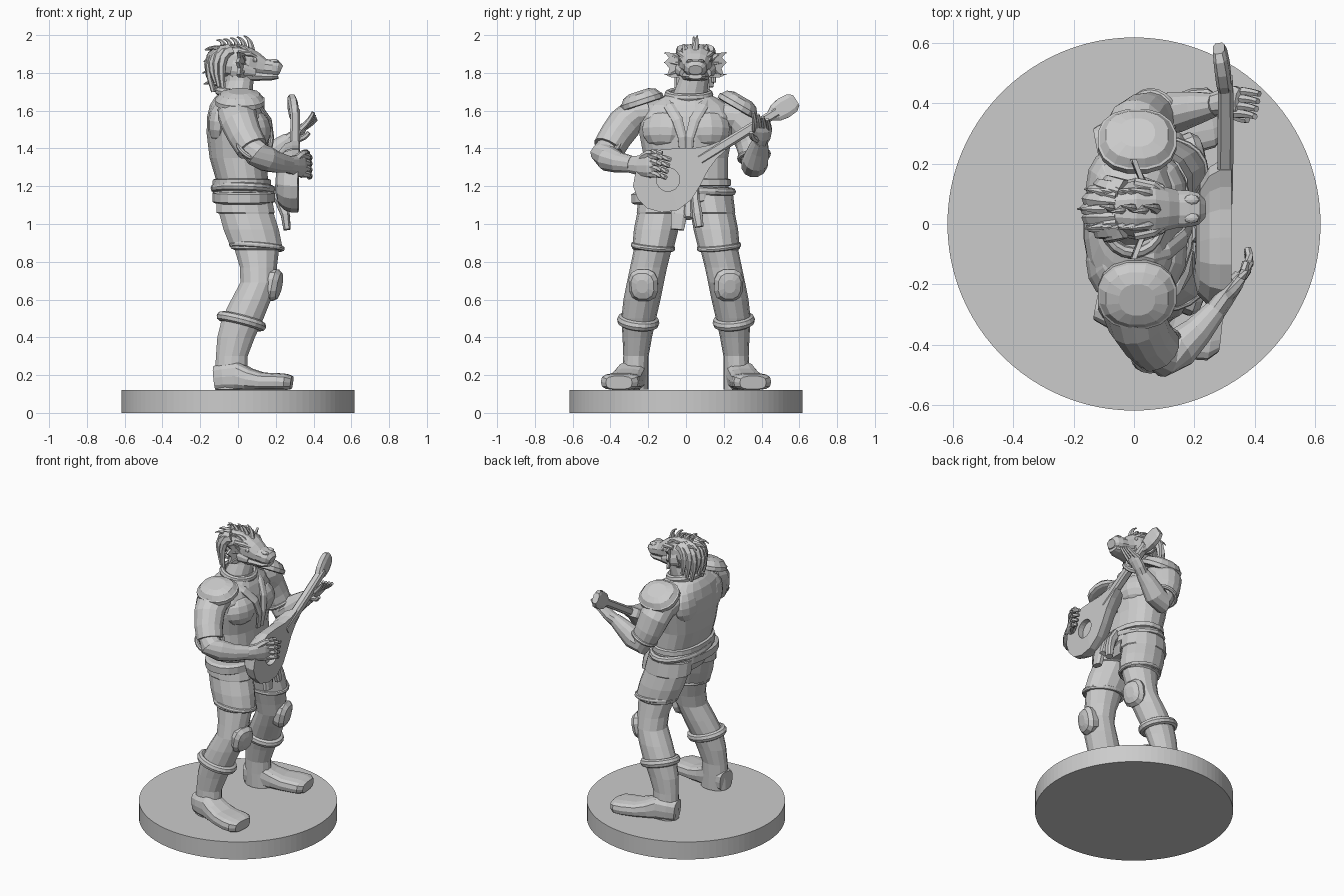
import bpy, bmesh
from math import sin, cos, pi, radians
from mathutils import Vector, Matrix

V = Vector


def loft(name, rings, matrix=None):
    """Skin a list of equal-length point rings and cap both ends."""
    bm = bmesh.new()
    rows = [[bm.verts.new(p) for p in r] for r in rings]
    n = len(rows[0])
    for a, b in zip(rows, rows[1:]):
        for i in range(n):
            j = (i + 1) % n
            bm.faces.new((a[i], a[j], b[j], b[i]))
    bm.faces.new(rows[0])
    bm.faces.new(rows[-1])
    if matrix:
        bm.transform(matrix)
    bmesh.ops.recalc_face_normals(bm, faces=bm.faces)
    me = bpy.data.meshes.new(name)
    bm.to_mesh(me)
    bm.free()
    ob = bpy.data.objects.new(name, me)
    bpy.context.collection.objects.link(ob)
    return ob


def tube(name, pts, n=14, ref=(0, 0, 1), flat=False, p=1.0, matrix=None):
    """pts are (x, y, z, half size along ref, half size across); flat keeps rings level."""
    rings = []
    for k, (x, y, z, a, b) in enumerate(pts):
        t = V((0, 0, 1)) if flat else (V(pts[min(k + 1, len(pts) - 1)][:3]) - V(pts[max(k - 1, 0)][:3])).normalized()
        r = V((1, 0, 0)) if flat else V(ref)
        u = (r - t * r.dot(t)).normalized()
        w = t.cross(u)
        ring = []
        for i in range(n):
            c, s = cos(2 * pi * (i + .5) / n), sin(2 * pi * (i + .5) / n)
            ring.append(V((x, y, z)) + u * a * abs(c) ** p * (1 if c > 0 else -1)
                        + w * b * abs(s) ** p * (1 if s > 0 else -1))
        rings.append(ring)
    return loft(name, rings, matrix)


def ball(name, loc, size, rot=(0, 0, 0), seg=12, rows=8):
    bpy.ops.mesh.primitive_uv_sphere_add(segments=seg, ring_count=rows, location=loc, rotation=rot)
    ob = bpy.context.object
    ob.name, ob.scale = name, size
    return ob


def ring(name, loc, major, minor, rot, scale=(1, 1, 1)):
    bpy.ops.mesh.primitive_torus_add(location=loc, rotation=rot, major_radius=major, minor_radius=minor,
                                     major_segments=20, minor_segments=8)
    ob = bpy.context.object
    ob.name, ob.scale = name, scale
    return ob


def spike(name, a, b, c, r, n=6, taper=.85):
    """Tapered curved spine through three points."""
    a, b, c = V(a), V(b), V(c)
    pts = []
    for k in range(6):
        t = k / 5
        q = a * (1 - t) ** 2 + b * 2 * t * (1 - t) + c * t * t
        w = r * (1 - taper * t)
        pts.append((*q, w, w))
    return tube(name, pts, n, ref=(.2, 1, .1))


# Round base
bpy.ops.mesh.primitive_cylinder_add(vertices=96, radius=.617, depth=.12, location=(0, 0, .06))
bpy.context.object.name = "base"

# Legs, boots, knee pads
for s, side in ((1, "left"), (-1, "right")):
    leg = [(.03, .12, 1.15, .15, .13), (.04, .137, 1.06, .158, .124), (.045, .142, 1.055, .148, .117),
           (.07, .158, .97, .15, .118), (.1, .175, .87, .14, .11), (.1, .177, .862, .12, .1),
           (.108, .198, .77, .1, .098), (.108, .215, .69, .098, .098), (.07, .233, .6, .108, .098),
           (.025, .25, .5, .113, .092), (-.01, .258, .4, .102, .078), (-.033, .265, .3, .086, .067),
           (-.035, .268, .22, .088, .07), (-.03, .27, .125, .095, .072)]
    tube(side + "_leg", [(x, s * y, z, a, b) for x, y, z, a, b in leg], 14, flat=True)
    foot = [(-.12, .265, .185, .065, .055), (-.07, .275, .19, .07, .072), (0, .29, .195, .075, .08),
            (.06, .308, .178, .058, .086), (.13, .326, .167, .047, .096), (.21, .345, .166, .045, .105),
            (.255, .352, .164, .043, .1), (.285, .355, .16, .035, .07)]
    tube(side + "_boot", [(x, s * y, z, a, b) for x, y, z, a, b in foot], 14, p=.65)
    ring(side + "_boot_cuff", (.018, s * .253, .485), .107, .024, (s * .1, .25, 0), (1.03, .86, 1.1))
    # Knee pad: shallow bevelled plate
    M = Matrix.Translation((.175, s * .222, .68)) @ Matrix.Rotation(s * .2, 4, 'Z') @ Matrix.Rotation(pi / 2 + .2, 4, 'Y')
    tube(side + "_knee_pad", [(0, 0, -.02, .08, .072), (0, 0, .02, .088, .08), (0, 0, .045, .07, .062), (0, 0, .055, .035, .03)],
         12, flat=True, p=.75, matrix=M)
    ring(side + "_thigh_strap", (.1, s * .175, .88), .126, .011, (s * .1, .08, 0), (1.08, .86, 1.3))

# Torso
tube("torso", [(.03, 0, 1.06, .12, .17), (.03, 0, 1.12, .15, .23), (.02, 0, 1.24, .14, .225),
               (0, 0, 1.35, .152, .225), (0, 0, 1.48, .168, .25), (-.01, 0, 1.57, .155, .265),
               (-.015, 0, 1.63, .135, .23), (-.015, .01, 1.67, .11, .15), (-.01, .02, 1.69, .09, .1)],
     20, flat=True, p=.85)
for s in (1, -1):
    ball("chest_plate", (.085, s * .115, 1.5), (.09, .125, .105), (0, -.15, s * .25))
    ball("shoulder_blade", (-.09, s * .12, 1.54), (.07, .12, .12), (0, .1, 0))
    # Vest lapels running from the collar to the breastbone
    tube("lapel", [(-.02, s * .1 + .01, 1.675, .02, .025), (.06, s * .105, 1.655, .02, .03), (.11, s * .09, 1.625, .015, .03),
                   (.165, s * .045, 1.55, .014, .03), (.178, s * .02, 1.46, .014, .025), (.165, s * .015, 1.36, .012, .02)],
         8, ref=(1, 0, .4))
# Raised collar, vest hem, belt and sash
ring("collar", (-.005, .015, 1.685), .1, .018, (0, .2, 0), (1, 1.1, 1.3))
tube("vest_hem", [(.02, 0, 1.2, .14, .23), (.02, 0, 1.205, .157, .242), (.02, 0, 1.235, .155, .24), (.02, 0, 1.24, .14, .225)],
     20, flat=True, p=.88)
tube("belt", [(.03, 0, 1.11, .15, .24), (.03, 0, 1.12, .168, .258), (.03, 0, 1.165, .168, .258), (.03, 0, 1.175, .15, .24)],
     20, flat=True, p=.88, matrix=Matrix.Rotation(.03, 4, 'X'))
ring("sash", (.028, 0, 1.185), .205, .02, (-.06, .03, 0), (.77, 1.18, 1.1))
for y0, y1, z1, w in ((-.03, -.045, .97, .045), (.05, .07, .985, .03), (.01, .01, 1.03, .03)):
    tube("sash_tail", [(.18, y0, 1.19, .03, w * .6), (.225, y0, 1.12, .03, w * .8),
                       (.25, (y0 + y1) / 2, 1.05, .025, w), (.26, y1, z1, .02, w * .8)], 8, ref=(1, 0, 0), p=.7)

# Shoulder plates
for name, loc, tilt in (("right_pauldron", (.01, -.237, 1.66), 18), ("left_pauldron", (.01, .28, 1.635), -30)):
    M = Matrix.Translation(loc) @ Matrix.Rotation(radians(tilt), 4, 'X')
    tube(name, [(0, 0, -.03, .115, .1), (0, 0, -.025, .132, .118), (0, 0, .0, .132, .118), (0, 0, .003, .125, .111),
                (0, 0, .03, .105, .092), (0, 0, .045, .06, .055)], 16, flat=True, p=.88, matrix=M)

# Arms: sleeve, cuff, forearm
tube("right_sleeve", [(-.01, -.2, 1.59, .1, .085), (-.005, -.275, 1.58, .105, .085), (.01, -.325, 1.53, .098, .092),
                      (.04, -.375, 1.46, .09, .088), (.075, -.41, 1.4, .085, .085)], 14, ref=(1, 0, 0))
tube("right_forearm", [(.06, -.4, 1.42, .065, .065), (.1, -.435, 1.37, .07, .072), (.15, -.41, 1.345, .068, .068),
                       (.21, -.355, 1.325, .056, .052), (.27, -.285, 1.315, .045, .038)], 12)
ring("right_elbow_cuff", (.075, -.415, 1.4), .08, .014, (radians(35), radians(30), 0))
tube("left_sleeve", [(-.01, .2, 1.57, .1, .09), (-.005, .28, 1.56, .105, .09), (.01, .325, 1.5, .098, .095),
                     (.035, .35, 1.42, .09, .085), (.06, .36, 1.36, .083, .078)], 14, ref=(1, 0, 0))
tube("left_forearm", [(.05, .36, 1.38, .07, .07), (.085, .362, 1.315, .072, .075), (.14, .37, 1.34, .068, .072),
                      (.21, .385, 1.4, .054, .055), (.27, .395, 1.445, .038, .042)], 12, ref=(0, 1, 0))
ring("left_elbow_cuff", (.062, .36, 1.36), .077, .014, (radians(10), radians(-25), 0))

# Hands
tube("right_palm", [(.26, -.3, 1.315, .044, .036), (.3, -.245, 1.31, .055, .032), (.335, -.195, 1.31, .065, .028),
                    (.352, -.165, 1.31, .055, .02)], 10)
for k in range(4):
    z = 1.36 - .032 * k
    spike("right_finger", (.335, -.195, z), (.4, -.135, z), (.375, -.08 - .008 * k, z - .02), .02, taper=.4)
spike("right_thumb", (.31, -.235, 1.345), (.36, -.2, 1.395), (.37, -.125, 1.375), .021, taper=.4)
tube("left_palm", [(.26, .395, 1.435, .038, .04), (.3, .405, 1.465, .045, .033), (.335, .408, 1.5, .05, .026),
                   (.35, .405, 1.52, .045, .02)], 10, ref=(0, 1, 0))
for k in range(4):
    y = .44 - .025 * k
    spike("left_finger", (.33, y, 1.5), (.38, y, 1.52 + .008 * k), (.415 - .005 * k, y - .01, 1.555 + .012 * k), .017, taper=.4)
spike("left_thumb", (.29, .385, 1.45), (.35, .345, 1.445), (.375, .345, 1.485), .02, taper=.4)

# Lute: pear outline along a slanted axis, with a rounded back
slant = Matrix(((0, 0, 1, 0), (.85, -.527, 0, -.095), (.527, .85, 0, 1.235), (0, 0, 0, 1)))
half = [(-.175, .07), (-.12, .13), (-.04, .165), (.05, .155), (.13, .115), (.21, .067), (.28, .04), (.34, .03)]
outline = [(-.19, 0)] + half + [(u, -v) for u, v in reversed(half)]
body = loft("lute_body", [[V((u * k, v * k, x + .06 * min(u + .05, 0))) for u, v in outline] for k, x in
                          ((.45, .205), (.75, .218), (.93, .25), (1, .285), (1, .322))], slant)
hole = tube("sound_hole_cutter", [(0, 0, .285, .062, .062), (0, 0, .36, .062, .062)], 20, flat=True, matrix=slant)
hole.hide_render = True
hole.hide_viewport = True
cut = body.modifiers.new("sound_hole", 'BOOLEAN')
cut.object, cut.operation, cut.solver = hole, 'DIFFERENCE', 'EXACT'
tube("lute_neck", [(.2, 0, .3, .027, .03), (.45, 0, .303, .028, .028), (.68, 0, .303, .026, .026)], 8, p=.6, matrix=slant)
tube("lute_headstock", [(.63, 0, .3, .022, .024), (.67, 0, .297, .026, .05), (.72, 0, .292, .026, .06),
                        (.77, 0, .285, .024, .055), (.795, 0, .28, .02, .035)], 8, p=.6, matrix=slant)

# Neck and reptile head
H = .05
tube("neck", [(-.02, .02, 1.64, .1, .11), (-.005, .025, 1.7, .085, .092), (.01, .04, 1.76, .075, .082),
              (.01, H, 1.84, .07, .08)], 12, flat=True)
tube("skull", [(-.115, H, 1.86, .05, .05), (-.07, H, 1.865, .085, .08), (0, H, 1.862, .092, .095),
               (.06, H, 1.853, .08, .09), (.1, H, 1.845, .062, .074), (.14, H, 1.83, .046, .064),
               (.18, H, 1.826, .044, .062), (.21, H, 1.823, .04, .054), (.228, H, 1.815, .026, .036)], 12, p=.8)
tube("lower_jaw", [(-.03, H, 1.795, .04, .082), (.06, H, 1.787, .033, .078), (.13, H, 1.782, .024, .062),
                   (.18, H, 1.78, .02, .056), (.213, H, 1.782, .014, .036)], 10, p=.8)
for s in (1, -1):
    tube("brow", [(.0, H + s * .085, 1.905, .014, .02), (.06, H + s * .072, 1.9, .017, .022),
                  (.12, H + s * .035, 1.87, .01, .014)], 8)
    ball("eye", (.085, H + s * .068, 1.868), (.02, .016, .015), seg=8, rows=6)
    ball("nostril", (.19, H + s * .03, 1.86), (.028, .018, .014), seg=8, rows=6)
    tube("cheek", [(-.03, H + s * .075, 1.83, .05, .02), (.03, H + s * .09, 1.815, .035, .018),
                   (.09, H + s * .07, 1.80, .02, .015)], 8)
    # Webbed ear fin with spiny edge
    fin = [(.035, .075, 1.9), (-.0, .165, 1.91), (.005, .14, 1.88), (-.005, .165, 1.855),
           (.005, .138, 1.825), (.0, .15, 1.785), (.01, .125, 1.775), (.035, .075, 1.775)]
    loft("ear_fin", [[V((x + d, H + s * y, z)) for x, y, z in fin] for d in (-.008, .008)])
    for z in (1.905, 1.855, 1.79):
        spike("fin_spine", (.035, H + s * .08, 1.84 + (z - 1.84) * .4), (.02, H + s * .12, z), (-.005, H + s * .165, z), .012)

# Crest spikes on top of the head, then locks hanging behind
for k in range(5):
    x = .07 - .036 * k
    spike("crest_spike", (x, H, 1.92), (x, H + .006 * (-1) ** k, 1.98), (x - .04, H + .01 * (-1) ** k, 1.997 - .006 * k), .02)
    for s in (1, -1):
        spike("side_spike", (x - .02, H + s * .05, 1.915), (x - .04, H + s * .06, 1.95), (x - .09, H + s * .065, 1.945 - .006 * k), .018)
for k in range(9):
    a = -1.35 + .3375 * k
    c, s = cos(a), sin(a)
    spike("hair_lock", (-.03 - .03 * c, H + .07 * s, 1.92), (-.08 - .13 * c, H + .1 * s, 1.91 + .01 * (k % 2)),
          (-.06 - .075 * c, H + .1 * s, 1.70 + .025 * (k % 3)), .034, taper=.65)
for k in range(4):
    z = 1.925 - .06 * k
    spike("nape_spike", (-.1, H, z), (-.15, H, z + .012), (-.188 + .006 * abs(k - 2), H, z - .005), .02)
